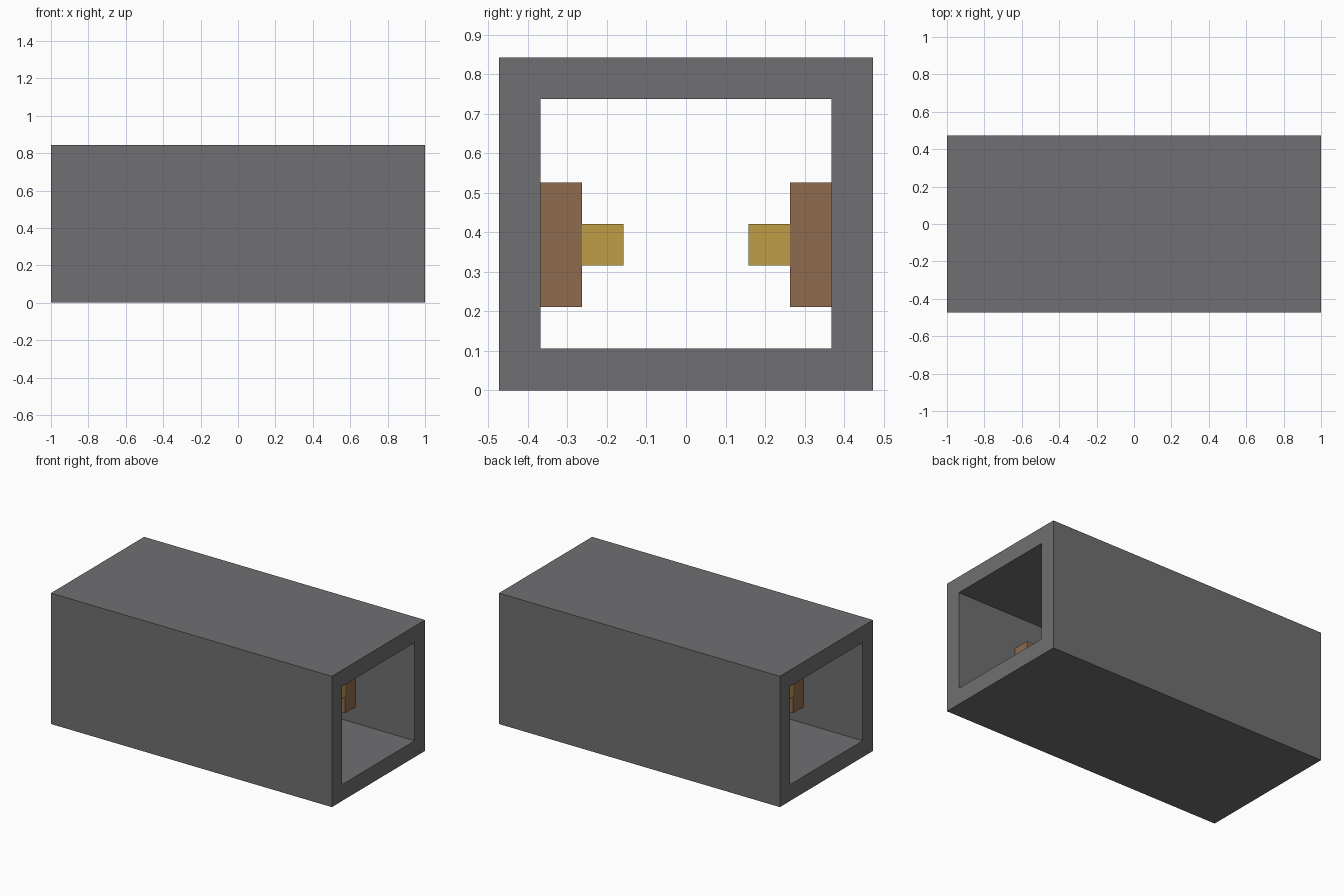
import bpy
import bmesh

cube = bpy.data.objects.get("Cube")
if cube:
    bpy.data.objects.remove(cube, do_unlink=True)

U = 2 / 19  # one grid unit: the tunnel is 19 long, 9 wide, 8 high


def material(name, color):
    mat = bpy.data.materials.new(name)
    mat.use_nodes = True
    mat.diffuse_color = (*color, 1)
    mat.node_tree.nodes["Principled BSDF"].inputs["Base Color"].default_value = (*color, 1)
    return mat


def add_object(name, bm, mat):
    bmesh.ops.recalc_face_normals(bm, faces=bm.faces)
    mesh = bpy.data.meshes.new(name)
    bm.to_mesh(mesh)
    bm.free()
    mesh.materials.append(mat)
    obj = bpy.data.objects.new(name, mesh)
    bpy.context.collection.objects.link(obj)
    return obj


def box(name, low, high, mat):
    bm = bmesh.new()
    bmesh.ops.create_cube(bm, size=1)
    for v in bm.verts:
        v.co = [(h if c > 0 else l) * U for c, l, h in zip(v.co, low, high)]
    return add_object(name, bm, mat)


def ring(bm, x, half_width, bottom, top):
    corners = [(-half_width, bottom), (half_width, bottom), (half_width, top), (-half_width, top)]
    return [bm.verts.new((x * U, y * U, z * U)) for y, z in corners]


grey = material("stone grey", (0.162, 0.159, 0.165))
brown = material("warm brown", (0.275, 0.147, 0.078))
gold = material("gold", (0.515, 0.337, 0.058))

# Hollow rectangular tunnel, open at both ends
bm = bmesh.new()
loops = [ring(bm, -9.5, 4.5, 0, 8), ring(bm, 9.5, 4.5, 0, 8),
         ring(bm, 9.5, 3.5, 1, 7), ring(bm, -9.5, 3.5, 1, 7)]
for i, a in enumerate(loops):
    b = loops[(i + 1) % 4]
    for j in range(4):
        k = (j + 1) % 4
        bm.faces.new((a[j], a[k], b[k], b[j]))
add_object("tunnel_shell", bm, grey)

# Backing board and raised rail on each inner wall
for side, label in ((-1, "front"), (1, "back")):
    for part, inner, bottom, top, mat in (("board", 2.5, 2, 5, brown), ("rail", 1.5, 3, 4, gold)):
        y0, y1 = sorted((side * inner, side * (inner + 1)))
        box(f"{label}_{part}", (-5.5, y0, bottom), (5.5, y1, top), mat)
